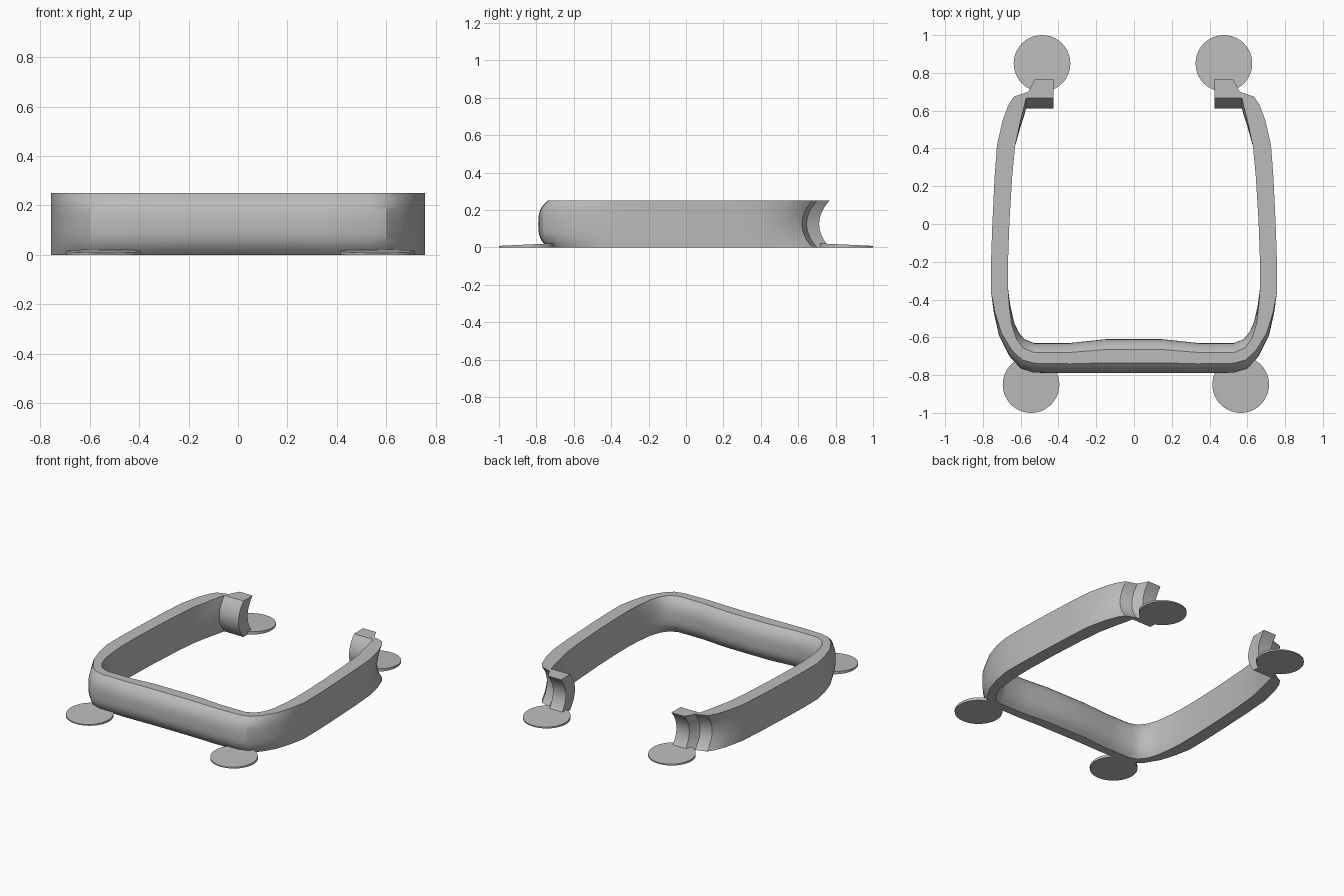
import bpy
import bmesh
from mathutils import Vector

cube = bpy.data.objects.get("Cube")
if cube:
    bpy.data.objects.remove(cube)

HEIGHT = 0.25
LEVELS = 14

grey = bpy.data.materials.new("plain grey")
grey.use_nodes = True
colour = (0.5, 0.5, 0.5, 1)
grey.diffuse_color = colour
grey.node_tree.nodes["Principled BSDF"].inputs["Base Color"].default_value = colour


def finish(bm, name, angle=0.5):
    """Turn a bmesh into a smooth shaded, coloured object."""
    bmesh.ops.recalc_face_normals(bm, faces=bm.faces)
    mesh = bpy.data.meshes.new(name)
    bm.to_mesh(mesh)
    bm.free()
    mesh.materials.append(grey)
    obj = bpy.data.objects.new(name, mesh)
    bpy.context.collection.objects.link(obj)
    bpy.ops.object.select_all(action="DESELECT")
    obj.select_set(True)
    bpy.context.view_layer.objects.active = obj
    bpy.ops.object.shade_smooth_by_angle(angle=angle)
    return obj


# Half of the band seen from above: outer x, y, inner x, y, edge rounding
half = [
    (0, -.79, 0, -.61, .055),
    (.16, -.79, .15, -.61, .055),
    (.34, -.79, .34, -.63, .05),
    (.53, -.787, .53, -.63, .05),
    (.60, -.765, .58, -.61, .047),
    (.66, -.70, .61, -.575, .035),
    (.715, -.59, .635, -.52, .018),
    (.742, -.47, .655, -.43, .006),
    (.757, -.36, .667, -.34, 0),
    (.757, -.2, .667, -.2, 0),
    (.75, 0, .66, 0, 0),
    (.738, .25, .645, .25, 0),
    (.725, .42, .63, .41, 0),
    (.695, .55, .60, .55, 0),
    (.665, .63, .58, .63, 0),
    (.635, .675, .572, .667, 0),
    (.56, .70, .55, .667, 0),
    (.524, .767, .52, .667, 0),
    (.425, .767, .425, .667, 0),
]
mirrored = [(-ox, oy, -ix, iy, r) for ox, oy, ix, iy, r in half[:0:-1]]


def hollow(p, bend):
    """Bow the rear ends forward at mid height."""
    weight = min(max((p.y - .42) / .22, 0), 1)
    return p.y - .055 * weight * (1 - bend ** 2)


# Continuous band with a rounded front bar and hooked rear ends
bm = bmesh.new()
rings = []
for ox, oy, ix, iy, rounding in mirrored + half:
    outer, inner = Vector((ox, oy)), Vector((ix, iy))
    across = (inner - outer).normalized()
    walls = []
    for base, sign in ((outer, 1), (inner, -1)):
        wall = []
        for k in range(LEVELS + 1):
            t = k / LEVELS
            bend = abs(2 * t - 1)
            p = base + across * sign * rounding * bend ** 3
            wall.append(bm.verts.new((p.x, hollow(p, bend), HEIGHT * t)))
        walls.append(wall)
    rings.append(walls)

for a, b in zip(rings, rings[1:]):
    loop_a, loop_b = a[0] + a[1][::-1], b[0] + b[1][::-1]
    for k in range(len(loop_a)):
        bm.faces.new((loop_a[k - 1], loop_a[k], loop_b[k], loop_b[k - 1]))
for outer, inner in (rings[0], rings[-1]):
    for k in range(LEVELS):
        bm.faces.new((outer[k], outer[k + 1], inner[k + 1], inner[k]))
finish(bm, "band")


# Thin round feet, thicker towards the band
def foot(name, x, y):
    bm = bmesh.new()
    bmesh.ops.create_cone(bm, cap_ends=True, segments=48,
                          radius1=.15, radius2=.15, depth=1)
    for v in bm.verts:
        inward = -v.co.y if y > 0 else v.co.y
        top = .015 + .007 * inward / .15
        v.co.z = top if v.co.z > 0 else 0
    obj = finish(bm, name)
    obj.location = (x, y, 0)


foot("front_left_foot", .565, -.85)
foot("front_right_foot", -.545, -.85)
foot("back_left_foot", .476, .85)
foot("back_right_foot", -.487, .85)
